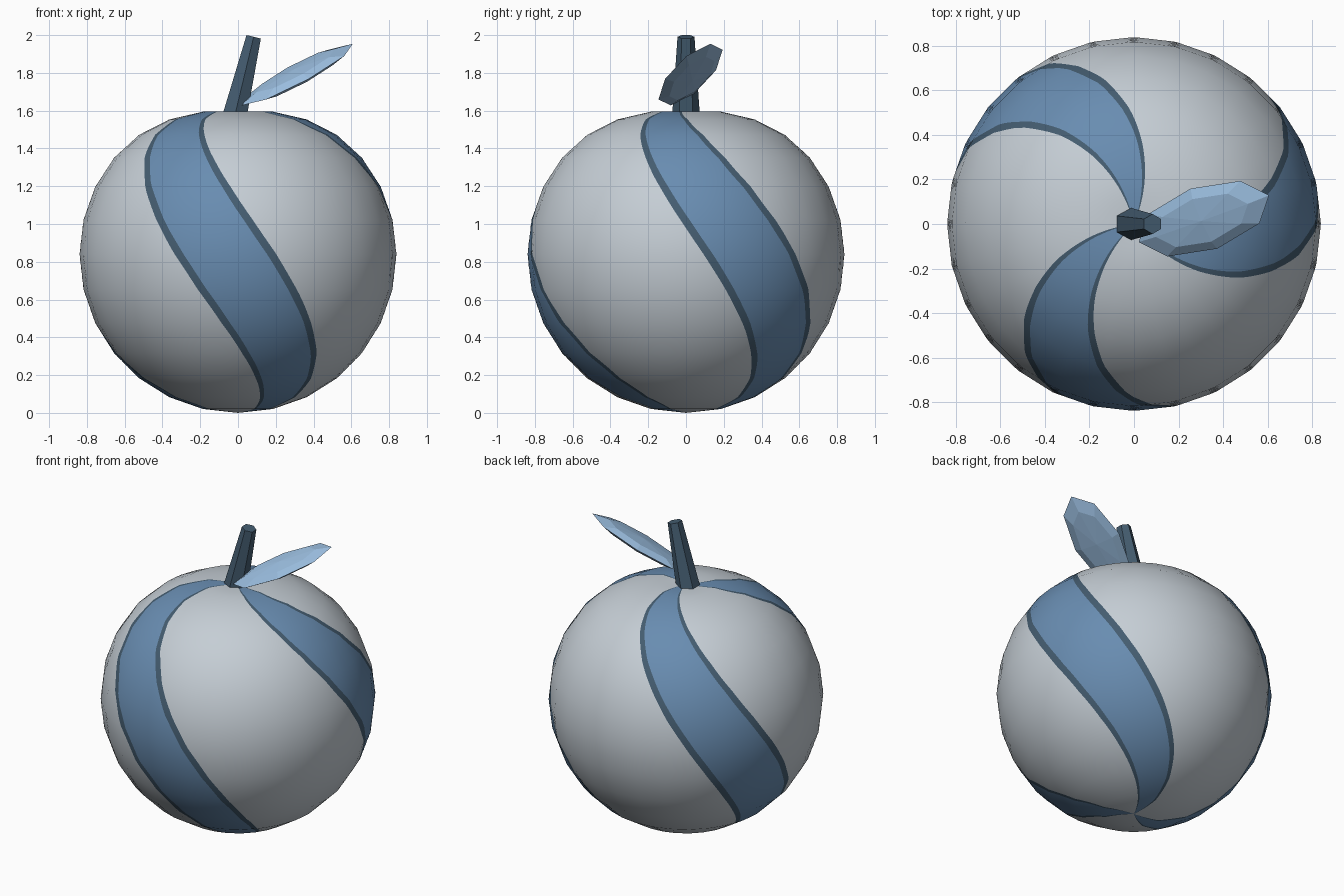
import bpy, bmesh, math
from mathutils import Vector, Matrix

if "Cube" in bpy.data.objects:
    bpy.data.objects.remove(bpy.data.objects["Cube"])


def material(name, rgb):
    m = bpy.data.materials.new(name)
    m.diffuse_color = (*rgb, 1)
    m.use_nodes = True
    m.node_tree.nodes["Principled BSDF"].inputs["Base Color"].default_value = m.diffuse_color
    return m


PALE = material("pale grey", (0.56, 0.615, 0.665))
BLUE = material("stripe blue", (0.14, 0.265, 0.44))
DARK = material("dark slate", (0.058, 0.108, 0.162))
LEAF = material("leaf blue", (0.33, 0.52, 0.75))


def finish(bm, name, mats, smooth=False):
    bmesh.ops.recalc_face_normals(bm, faces=bm.faces)
    for f in bm.faces:
        f.smooth = smooth
    me = bpy.data.meshes.new(name)
    bm.to_mesh(me)
    bm.free()
    for m in mats:
        me.materials.append(m)
    ob = bpy.data.objects.new(name, me)
    bpy.context.collection.objects.link(ob)
    return ob


# Fruit body: a 28 x 14 sphere shape whose fine columns twist with three bordered stripes
R, SEG, RING, SUB = 0.84, 28, 14, 6
BANDS = [(-18.3, -14.9, 2, 2), (-14.9, 15.9, 16, 1), (15.9, 19.3, 2, 2), (19.3, 101.7, 40, 0)]
columns = []  # (azimuth, material index)
for k in range(3):
    for a, b, n, mat in BANDS:
        columns += [(a + (b - a) * i / n + 120 * k, mat) for i in range(n)]


def profile(theta):
    """Radius and height, with a flattened, slightly dimpled crown."""
    r, z = R * math.sin(theta), R + R * math.cos(theta)
    if theta < math.pi / 2:
        z -= 0.074 * math.exp(-(r / 0.5) ** 2) + 0.013 * math.exp(-(r / 0.09) ** 2)
    return r, z


def surface(theta, az):
    """Point on the coarse sphere's flat facets."""
    t = theta / math.pi * RING
    i = min(int(t + 1e-6), RING - 1)
    (r0, z0), (r1, z1) = profile(math.pi * i / RING), profile(math.pi * (i + 1) / RING)
    r, z = r0 + (r1 - r0) * (t - i), z0 + (z1 - z0) * (t - i)
    step = 2 * math.pi / SEG
    r *= math.cos(step / 2) / math.cos(az % step - step / 2)
    return r * math.sin(az), -r * math.cos(az), z


def smooth_normal(theta, az):
    (r0, z0), (r1, z1) = profile(max(theta - 0.12, 0)), profile(min(theta + 0.12, math.pi))
    n = Vector((z0 - z1, r1 - r0)).normalized()
    return n.x * math.sin(az), -n.x * math.cos(az), n.y


bm = bmesh.new()
rows, normals = [], []
for j in range(1, RING * SUB):
    th = math.pi * j / (RING * SUB)
    twist = -5.3 + 0.66 * (math.degrees(th) - 90)
    row = []
    for a, _ in columns:
        az = math.radians(a + twist)
        row.append(bm.verts.new(surface(th, az)))
        normals.append(smooth_normal(th, az))
    rows.append(row)
top = bm.verts.new((0, 0, profile(0)[1]))
bottom = bm.verts.new((0, 0, 0))
normals += [(0, 0, 1), (0, 0, -1)]
for i, (_, mat) in enumerate(columns):
    n = (i + 1) % len(columns)
    faces = [bm.faces.new((top, rows[0][i], rows[0][n])),
             bm.faces.new((bottom, rows[-1][n], rows[-1][i]))]
    for u, d in zip(rows, rows[1:]):
        faces.append(bm.faces.new((u[i], d[i], d[n], u[n])))
    for f in faces:
        f.material_index = mat
body = finish(bm, "fruit_body", [PALE, BLUE, DARK], True)
body.data.normals_split_custom_set_from_vertices(normals)

# Stem: tilted tapered hexagonal prism
base, tip = Vector((-0.03, 0, 1.52)), Vector((0.083, 0, 1.991))
axis = tip - base
bm = bmesh.new()
bmesh.ops.create_cone(bm, cap_ends=True, segments=6, radius1=0.077, radius2=0.045, depth=axis.length)
tilt = Matrix.Rotation(math.atan2(axis.x, axis.z), 4, 'Y')
bm.transform(Matrix.Translation((base + tip) / 2) @ tilt)
finish(bm, "stem", [DARK])

# Leaf: faceted flattened ellipsoid
length = Vector((0.293, 0.105, 0.163))
width = Vector((-0.06, 0.135, 0.023))
thick = length.cross(width).normalized() * 0.035
bm = bmesh.new()
bmesh.ops.create_uvsphere(bm, u_segments=8, v_segments=4, radius=1)
m = Matrix((length, width, thick)).transposed().to_4x4()
bm.transform(Matrix.Translation((0.314, 0.024, 1.791)) @ m)
finish(bm, "leaf", [LEAF])
